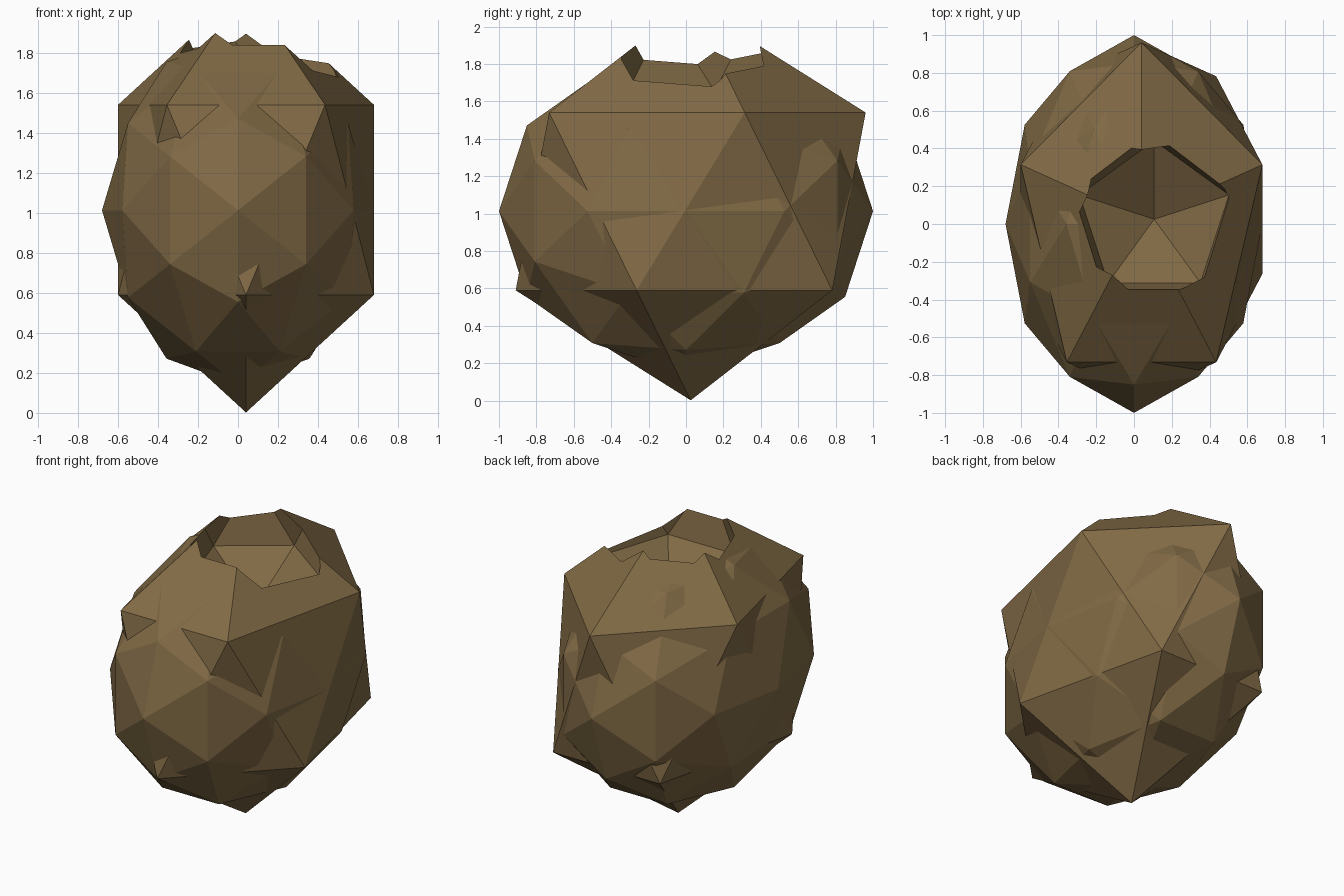
import bpy, bmesh, math
from mathutils import Matrix, Vector

if "Cube" in bpy.data.objects:
    bpy.data.objects.remove(bpy.data.objects["Cube"])


def ico(name, subdiv, centre, scale, axis, degrees):
    """Faceted icosphere: rotate first, then squash and move."""
    bm = bmesh.new()
    bmesh.ops.create_icosphere(bm, subdivisions=subdiv, radius=1.0)
    m = (Matrix.Translation(centre)
         @ Matrix.Diagonal(Vector(scale)).to_4x4()
         @ Matrix.Rotation(math.radians(degrees), 4, axis))
    bmesh.ops.transform(bm, matrix=m, verts=bm.verts)
    me = bpy.data.meshes.new(name)
    bm.to_mesh(me)
    bm.free()
    ob = bpy.data.objects.new(name, me)
    bpy.context.collection.objects.link(ob)
    return ob


def boolean(target, tool, operation):
    mod = target.modifiers.new(operation.lower(), 'BOOLEAN')
    mod.operation = operation
    mod.solver = 'EXACT'
    mod.object = tool
    bpy.context.view_layer.objects.active = target
    bpy.ops.object.modifier_apply(modifier=mod.name)
    bpy.data.objects.remove(tool)


# Coarse angular rock mass
rock = ico("rock", 1, (0.04, 0.025, 1.065), (0.752, 1.046, 1.063), 'Z', 90)

# Finer rounded mass, turned so its vertices lie on the axes
lump = ico("rounded_lump", 2, (0, 0, 1.013), (0.68, 1.0, 0.872), 'Y',
           -math.degrees(math.atan2(0.5257, 0.8507)))

# Crater bowl in the top
crater = ico("crater_cutter", 1, (0.107, 0.025, 1.86), (0.465,) * 3, 'Z', -90)
crater.hide_render = True

boolean(rock, lump, 'UNION')
boolean(rock, crater, 'DIFFERENCE')

# Brown stone, flat faces
mat = bpy.data.materials.new("brown_stone")
mat.diffuse_color = (0.22, 0.145, 0.06, 1)
mat.use_nodes = True
mat.node_tree.nodes["Principled BSDF"].inputs["Base Color"].default_value = mat.diffuse_color
rock.data.materials.clear()
rock.data.materials.append(mat)
for p in rock.data.polygons:
    p.use_smooth = False
    p.material_index = 0
